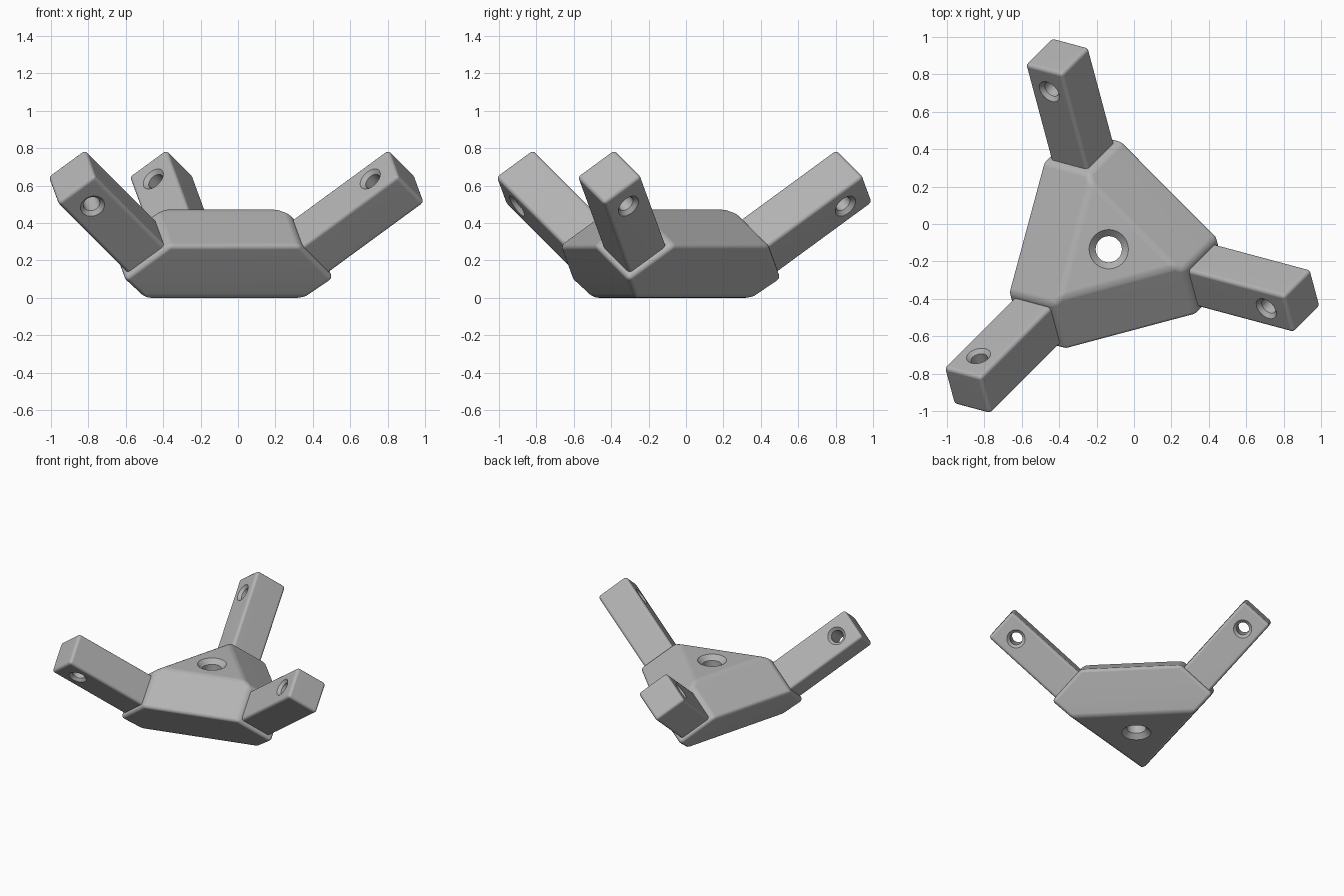
import bpy, bmesh, math
from mathutils import Vector, Matrix

if "Cube" in bpy.data.objects:
    bpy.data.objects.remove(bpy.data.objects["Cube"])

CX = CY = -0.135                     # hub axis
APEX = Vector((CX, CY, -0.107))      # point where the three arm axes meet
ELEV = math.atan(math.sqrt(0.5))     # arms are mutually perpendicular

grey = bpy.data.materials.new("grey plastic")
grey.diffuse_color = (0.45, 0.45, 0.45, 1)
grey.use_nodes = True
grey.node_tree.nodes["Principled BSDF"].inputs["Base Color"].default_value = grey.diffuse_color


def direction(az):
    a = math.radians(az)
    return Vector((math.cos(a) * math.cos(ELEV), math.sin(a) * math.cos(ELEV), math.sin(ELEV)))


def frame(az):
    """Arm axis, sideways and upward unit vectors."""
    d = direction(az)
    side = Vector((0, 0, 1)).cross(d).normalized()
    return d, side, d.cross(side)


def diamond(az, s, width):
    """Square section standing on its corner, s along the arm."""
    d, side, up = frame(az)
    h = width / math.sqrt(2)
    c = APEX + d * s
    return [c + up * h, c + side * h, c - up * h, c - side * h]


def hull_object(name, points, bevel):
    bm = bmesh.new()
    for p in points:
        bm.verts.new(p)
    res = bmesh.ops.convex_hull(bm, input=bm.verts)
    bmesh.ops.delete(bm, geom=[g for g in res["geom_interior"] if isinstance(g, bmesh.types.BMVert)],
                     context='VERTS')
    bmesh.ops.dissolve_limit(bm, angle_limit=math.radians(2), verts=bm.verts, edges=bm.edges)
    bmesh.ops.recalc_face_normals(bm, faces=bm.faces)
    me = bpy.data.meshes.new(name)
    bm.to_mesh(me)
    bm.free()
    me.materials.append(grey)
    ob = bpy.data.objects.new(name, me)
    bpy.context.collection.objects.link(ob)
    mod = ob.modifiers.new("round", 'BEVEL')
    mod.width, mod.segments = bevel, 4
    mod.limit_method, mod.angle_limit = 'ANGLE', math.radians(28)
    return ob


def drill(ob, centre, axis, half, r, R):
    """Through hole, countersunk at both ends."""
    e, n = 0.02, 40
    depth = R - r
    rings = [(-half - e, R + e), (-half + depth, r), (half - depth, r), (half + e, R + e)]
    rot = axis.to_track_quat('Z', 'Y').to_matrix().to_4x4()
    mat = Matrix.Translation(centre) @ rot
    bm = bmesh.new()
    loops = [[bm.verts.new(mat @ Vector((rad * math.cos(2 * math.pi * i / n),
                                         rad * math.sin(2 * math.pi * i / n), z)))
              for i in range(n)] for z, rad in rings]
    for a, b in zip(loops, loops[1:]):
        for i in range(n):
            j = (i + 1) % n
            bm.faces.new((a[i], a[j], b[j], b[i]))
    bm.faces.new(loops[0][::-1])
    bm.faces.new(loops[-1])
    me = bpy.data.meshes.new("hole_cutter")
    bm.to_mesh(me)
    bm.free()
    me.materials.append(grey)
    cutter = bpy.data.objects.new("hole_cutter", me)
    cutter.hide_render = True
    bpy.context.collection.objects.link(cutter)
    mod = ob.modifiers.new("hole", 'BOOLEAN')
    mod.operation, mod.solver, mod.object = 'DIFFERENCE', 'EXACT', cutter
    finish(ob)
    bpy.data.objects.remove(cutter)


def finish(ob):
    """Apply modifiers and shade."""
    bpy.ops.object.select_all(action='DESELECT')
    ob.select_set(True)
    bpy.context.view_layer.objects.active = ob
    for m in list(ob.modifiers):
        bpy.ops.object.modifier_apply(modifier=m.name)
    bpy.ops.object.shade_smooth_by_angle(angle=math.radians(30))
    wn = ob.modifiers.new("flat_shading", 'WEIGHTED_NORMAL')
    wn.keep_sharp = True


# Hub: hull of three sleeve mouths, flat base and slightly raised top
arms = [(105, 225), (225, 105), (345, 225)]      # arm azimuth, hole azimuth
points = []
for az, _ in arms:
    points += diamond(az, 0.667, 0.31)
    a = math.radians(az)
    for r, z in ((0.52, 0.0), (0.37, 0.473)):
        points.append(Vector((CX + r * math.cos(a), CY + r * math.sin(a), z)))
hub = hull_object("hub", points, 0.025)
drill(hub, Vector((CX, CY, 0.2365)), Vector((0, 0, 1)), 0.2365, 0.07, 0.105)

# Arms: square bars with a countersunk cross hole near the tip
for i, (az, hole_az) in enumerate(arms):
    arm = hull_object(f"arm_{i + 1}", diamond(az, 0.5, 0.252) + diamond(az, 1.313, 0.252), 0.022)
    drill(arm, APEX + direction(az) * 1.16, direction(hole_az), 0.126, 0.045, 0.066)
